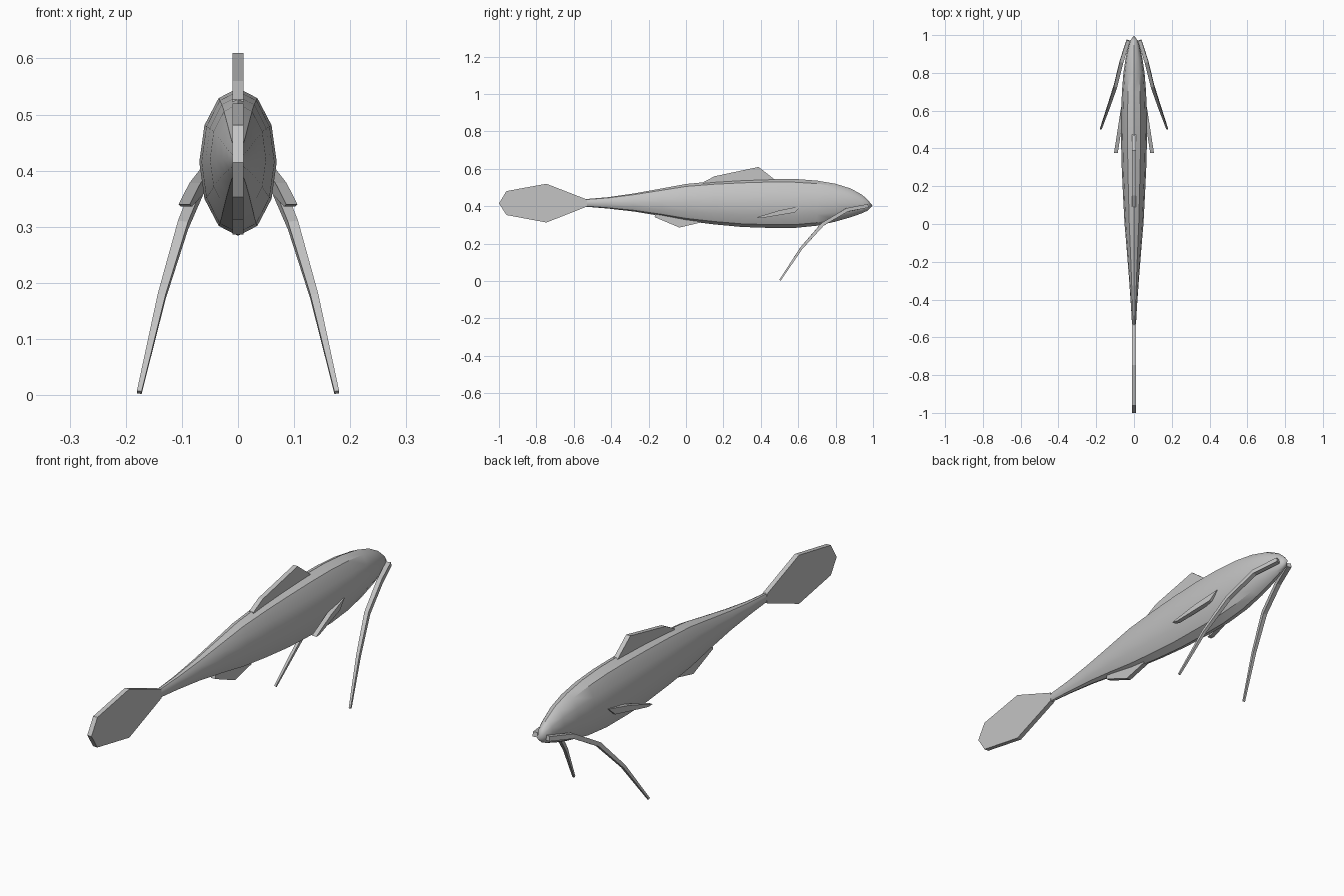
import bpy, bmesh, math
from mathutils import Vector

if "Cube" in bpy.data.objects:
    bpy.data.objects.remove(bpy.data.objects["Cube"])

grey = bpy.data.materials.new("plain grey")
grey.diffuse_color = (0.55, 0.55, 0.55, 1)
grey.use_nodes = True
grey.node_tree.nodes["Principled BSDF"].inputs["Base Color"].default_value = grey.diffuse_color


def finish(name, bm, smooth=None):
    bmesh.ops.recalc_face_normals(bm, faces=bm.faces)
    me = bpy.data.meshes.new(name)
    bm.to_mesh(me)
    bm.free()
    me.materials.append(grey)
    ob = bpy.data.objects.new(name, me)
    bpy.context.collection.objects.link(ob)
    if smooth:
        bpy.ops.object.select_all(action='DESELECT')
        ob.select_set(True)
        bpy.context.view_layer.objects.active = ob
        bpy.ops.object.shade_smooth_by_angle(angle=math.radians(smooth))
    return ob


def loft(bm, rings):
    """Skin rings of points; a single-point ring closes to a tip."""
    vs = [[bm.verts.new(p) for p in r] for r in rings]
    for a, b in zip(vs, vs[1:]):
        n = len(a)
        for i in range(n):
            j = (i + 1) % n
            bm.faces.new((a[i], a[j], b[0]) if len(b) == 1 else (a[i], a[j], b[j], b[i]))
    for r in (vs[0], vs[-1]):
        if len(r) > 2:
            bm.faces.new(r)


def plate(name, outline, x0=lambda y: 0.0, t=0.01):
    """Thin fin from a (y, z) outline, offset sideways by x0(y)."""
    bm = bmesh.new()
    loft(bm, [[(x0(y) + s * t, y, z) for y, z in outline] for s in (-1, 1)])
    return finish(name, bm)


# body: y, top z, bottom z, half width
stations = [(-0.54, .438, .398, .010), (-0.42, .448, .388, .017), (-0.28, .468, .372, .027),
            (-0.13, .495, .347, .039), (0.0, .519, .322, .050), (0.15, .533, .303, .058),
            (0.30, .542, .289, .065), (0.45, .547, .284, .069), (0.58, .546, .284, .068),
            (0.70, .537, .296, .064), (0.80, .520, .318, .056), (0.88, .495, .341, .044),
            (0.94, .462, .362, .030), (0.97, .436, .376, .020)]
rings = []
for y, top, bot, w in stations:
    rings.append([(w * math.sin(a), y, (top + bot) / 2 + (top - bot) / 2 * math.cos(a))
                  for a in (math.tau * i / 12 for i in range(12))])
bm = bmesh.new()
loft(bm, rings + [[(0, 0.998, .402)]])
finish("body", bm, 35)

# fins on the centre line
plate("tail_fin", [(-.53, .436), (-.746, .520), (-.96, .481), (-1, .415),
                   (-.96, .353), (-.746, .313), (-.53, .398)])
plate("back_fin", [(.09, .50), (.09, .527), (.152, .560), (.388, .610), (.475, .542), (.475, .50)])
plate("belly_fin", [(-.168, .342), (-.035, .286), (.075, .312), (.075, .36), (-.16, .37)])

# paired side fins and whiskers
path = [((.030, .972, .402), .014), ((.066, .86, .380), .014), ((.098, .73, .303), .013),
        ((.136, .617, .176), .010), ((.176, .503, .005), .006)]
for s, side in ((1, "right"), (-1, "left")):
    plate("side_fin_" + side, [(.62, .402), (.50, .378), (.375, .340), (.40, .336), (.58, .366)],
          lambda y: s * (.058 + (.62 - y) * .155))
    pts = [Vector((s * p[0], p[1], p[2])) for p, r in path]
    rings = []
    for i, (p, r) in enumerate(zip(pts, (r for _, r in path))):
        d = (pts[min(i + 1, 4)] - pts[max(i - 1, 0)]).normalized()
        u = (Vector((1, 0, 0)) - d * d.x).normalized()
        v = d.cross(u)
        rings.append([p + (u * a + v * b) * r * 0.7 for a, b in ((-1, -1), (1, -1), (1, 1), (-1, 1))])
    bm = bmesh.new()
    loft(bm, rings)
    finish("whisker_" + side, bm)
